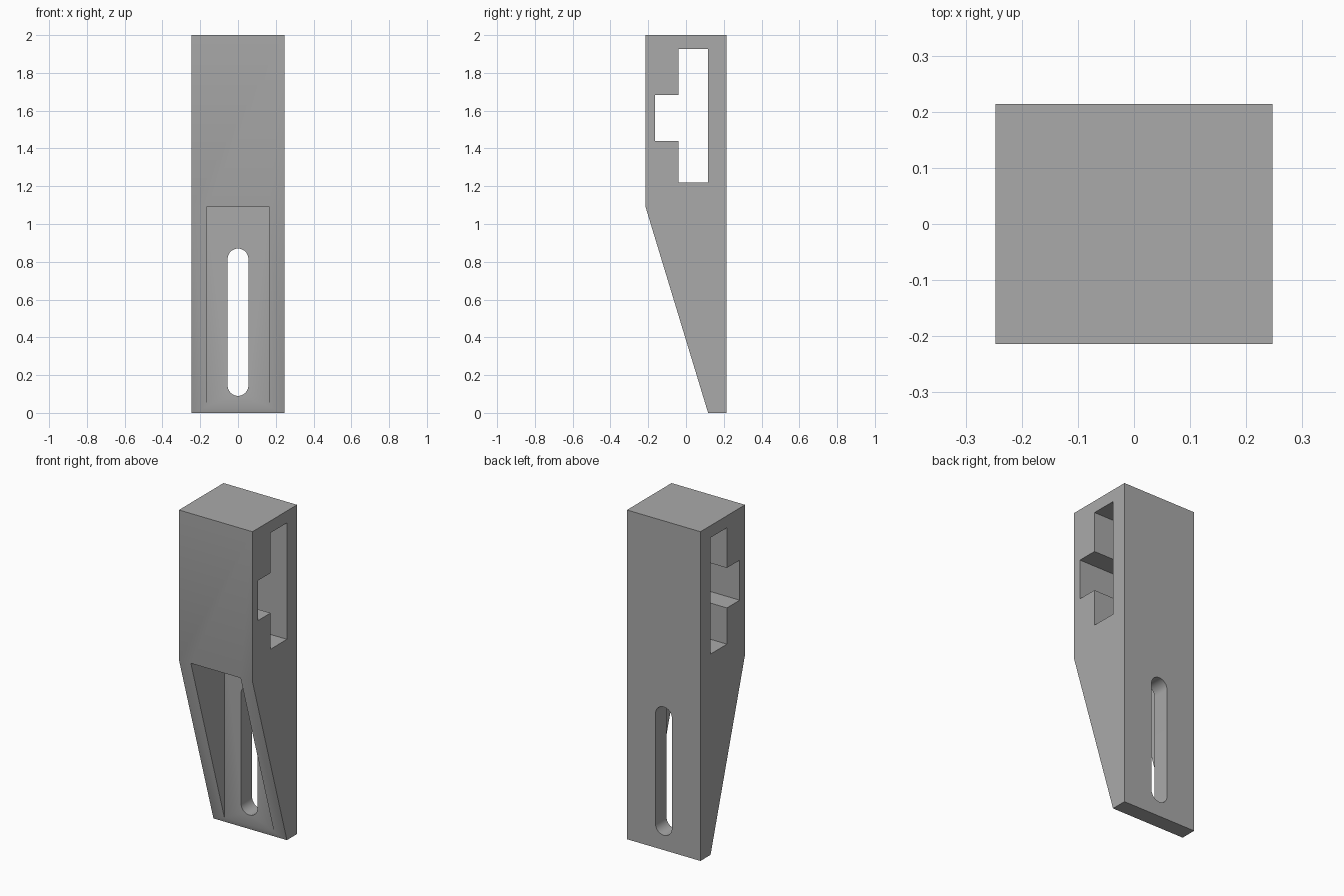
import bpy
import bmesh
from math import cos, sin, pi, radians
from mathutils import Vector

if "Cube" in bpy.data.objects:
    bpy.data.objects.remove(bpy.data.objects["Cube"], do_unlink=True)

HALF_W, FRONT, BACK, TOP = 0.247, -0.214, 0.214, 2.0
SHOULDER_Z, FOOT_Y = 1.09, 0.117
POCKET_HALF_W, PLATE_Y = 0.167, 0.108
SLOT_R, SLOT_LOW, SLOT_HIGH = 0.055, 0.145, 0.815

grey = bpy.data.materials.new("plain_grey")
grey.use_nodes = True
colour = (0.4, 0.4, 0.4, 1)
grey.diffuse_color = colour
grey.node_tree.nodes["Principled BSDF"].inputs["Base Color"].default_value = colour


def prism(name, outline, sweep):
    """Extrude a closed outline along the sweep vector."""
    bm = bmesh.new()
    face = bm.faces.new([bm.verts.new(p) for p in outline])
    result = bmesh.ops.extrude_face_region(bm, geom=[face])
    moved = [g for g in result["geom"] if isinstance(g, bmesh.types.BMVert)]
    bmesh.ops.translate(bm, verts=moved, vec=Vector(sweep))
    bmesh.ops.recalc_face_normals(bm, faces=bm.faces)
    mesh = bpy.data.meshes.new(name)
    bm.to_mesh(mesh)
    bm.free()
    obj = bpy.data.objects.new(name, mesh)
    bpy.context.collection.objects.link(obj)
    mesh.materials.append(grey)
    return obj


def side_prism(name, profile, half_width):
    """Extrude a (y, z) profile symmetrically across x."""
    return prism(name, [(-half_width, y, z) for y, z in profile], (2 * half_width, 0, 0))


# Tapered body
body = side_prism("tapered_body", [
    (FRONT, TOP), (BACK, TOP), (BACK, 0), (FOOT_Y, 0), (FRONT, SHOULDER_Z)], HALF_W)

# Front pocket between the two side ribs
pocket = side_prism("pocket_cutter", [
    (-0.4, SHOULDER_Z), (PLATE_Y, SHOULDER_Z), (PLATE_Y, -0.1), (-0.4, -0.1)], POCKET_HALF_W)

# T-shaped opening through the sides
opening = side_prism("opening_cutter", [
    (-0.04, 1.22), (0.117, 1.22), (0.117, 1.927), (-0.04, 1.927),
    (-0.04, 1.683), (-0.163, 1.683), (-0.163, 1.44), (-0.04, 1.44)], 0.4)

# Rounded slot through the back plate
STEPS = 16
slot_outline = []
for start, z in ((0, SLOT_HIGH), (pi, SLOT_LOW)):
    for i in range(STEPS + 1):
        a = start + pi * i / STEPS
        slot_outline.append((SLOT_R * cos(a), 0, z + SLOT_R * sin(a)))
slot = prism("slot_cutter", slot_outline, (0, 0.5, 0))

# Cut the body, then discard the cutters
bpy.context.view_layer.objects.active = body
for cutter in (pocket, opening, slot):
    cutter.hide_render = True
    mod = body.modifiers.new(cutter.name, "BOOLEAN")
    mod.operation = "DIFFERENCE"
    mod.solver = "EXACT"
    mod.object = cutter
    bpy.ops.object.modifier_apply(modifier=mod.name)
    bpy.data.objects.remove(cutter, do_unlink=True)

# Smooth slot ends, sharp edges elsewhere
bpy.ops.object.select_all(action="DESELECT")
body.select_set(True)
bpy.ops.object.shade_smooth_by_angle(angle=radians(30))
